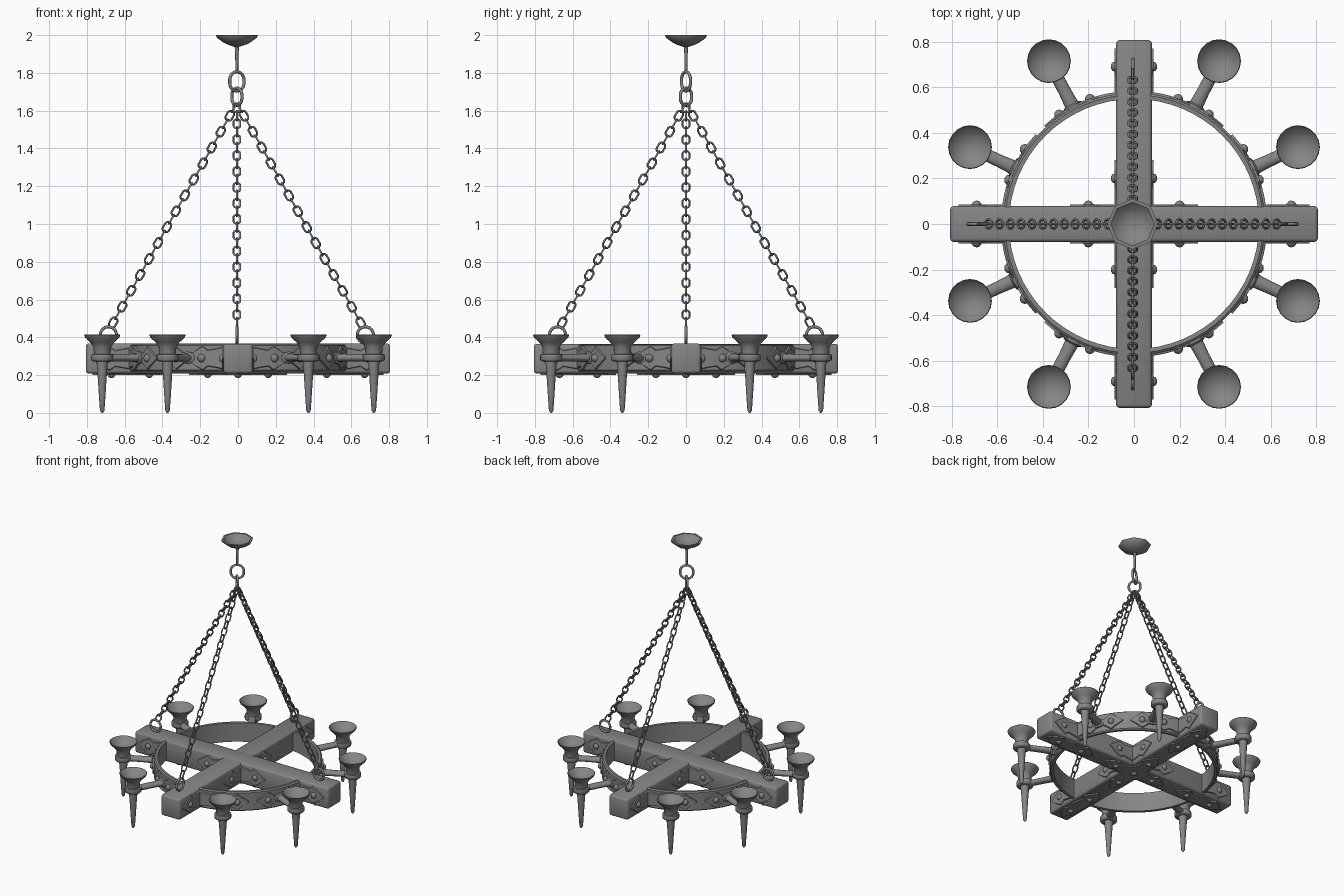
import bpy, bmesh, math
from mathutils import Matrix, Vector

if "Cube" in bpy.data.objects:
    bpy.data.objects.remove(bpy.data.objects["Cube"])

TAU = math.tau
Rz = lambda a: Matrix.Rotation(a, 4, 'Z')
T = lambda x, y, z: Matrix.Translation((x, y, z))
APEX_X = -.006   # the hanging gear sits a touch off centre


def material(name, v):
    m = bpy.data.materials.new(name)
    m.diffuse_color = (v, v, v, 1)
    m.use_nodes = True
    m.node_tree.nodes["Principled BSDF"].inputs["Base Color"].default_value = m.diffuse_color
    return m


BODY = material("dark_grey", .235)
IRON = material("chain_grey", .19)


def emit(name, bm, smooth=50, mat=BODY):
    bmesh.ops.recalc_face_normals(bm, faces=bm.faces)
    me = bpy.data.meshes.new(name)
    bm.to_mesh(me)
    bm.free()
    me.materials.append(mat)
    ob = bpy.data.objects.new(name, me)
    bpy.context.collection.objects.link(ob)
    if smooth:
        bpy.ops.object.select_all(action='DESELECT')
        ob.select_set(True)
        bpy.context.view_layer.objects.active = ob
        bpy.ops.object.shade_smooth_by_angle(angle=math.radians(smooth))
    return ob


def skin(bm, rings, closed=False, caps=False):
    """Bridge a list of equal vertex loops with quads."""
    n = len(rings[0])
    for i in range(len(rings) if closed else len(rings) - 1):
        a, b = rings[i], rings[(i + 1) % len(rings)]
        for j in range(n):
            bm.faces.new((a[j], a[(j + 1) % n], b[(j + 1) % n], b[j]))
    if caps:
        bm.faces.new(rings[0])
        bm.faces.new(rings[-1])


def lathe(bm, prof, n, M=Matrix()):
    skin(bm, [[bm.verts.new(M @ Vector((r * math.cos(TAU * k / n), r * math.sin(TAU * k / n), z)))
               for k in range(n)] for r, z in prof], caps=True)


def link(bm, M, R, s, r, n=12, m=6):
    """Chain link in the local XY plane, stretched by s along Y."""
    rings = []
    for i in range(n):
        a = TAU * (i + .5) / n
        d = Vector((math.cos(a), math.sin(a), 0))
        c = d * R + Vector((0, math.copysign(s, d.y), 0))
        rings.append([bm.verts.new(M @ (c + d * r * math.cos(TAU * k / m) + Vector((0, 0, r * math.sin(TAU * k / m)))))
                      for k in range(m)])
    skin(bm, rings, closed=True)


def plate(bm, cols, f, t=.008):
    """Thin plate from (u, half height) columns, placed by f(u, v, w)."""
    skin(bm, [[bm.verts.new(f(u, v, w)) for v, w in ((-h, -.004), (h, -.004), (h * .9, t), (-h * .9, t))]
              for u, h in cols], caps=True)


def stud(bm, p):
    bmesh.ops.create_uvsphere(bm, u_segments=10, v_segments=6, radius=.023, matrix=T(*p))


# Crossed timber beams
for name, a, top in (("beam_x", 0, .367), ("beam_y", math.pi / 2, .365)):
    bm = bmesh.new()
    bmesh.ops.create_cube(bm, size=1, matrix=Rz(a) @ T(0, 0, (top + .209) / 2) @ Matrix.Diagonal((1.612, .156, top - .209, 1)))
    bmesh.ops.bevel(bm, geom=bm.edges[:], offset=.014, segments=2, profile=.5, affect='EDGES')
    emit(name, bm)

# Ring band
bm = bmesh.new()
skin(bm, [[bm.verts.new((r * math.cos(TAU * i / 64), r * math.sin(TAU * i / 64), z))
           for r, z in ((.548, .22), (.566, .218), (.575, .226), (.575, .356), (.566, .363), (.548, .362))]
          for i in range(64)], closed=True)
emit("ring_band", bm, 30)

# Pointed iron plates with studs
ARROW = [(0, .06), (.05, .05), (.08, .044), (.11, .067), (.15, .042), (.2, .004)]
DIAMOND = [(-.08, .004), (-.035, .036), (0, .064), (.035, .036), (.08, .004)]
bm, bs = bmesh.new(), bmesh.new()
for q in range(4):
    M = Rz(q * math.pi / 2)
    for s in (1, -1):
        # beam sides: inside the crossing and outside the ring
        for start in (.08, .57):
            f = lambda u, v, w: M @ Vector((start + u, s * (.078 + w), .288 + v))
            plate(bm, ARROW, f)
            stud(bs, f(.12, 0, .002))
        # ring: arrow next to the beam, then a diamond
        for base, cols, su in ((.08, ARROW, .115), (.345, DIAMOND, 0)):
            def f(u, v, w):
                a = s * (base + u) / .575
                r = .576 + w
                return M @ Vector((r * math.cos(a), r * math.sin(a), .29 + v))
            plate(bm, cols, f)
            stud(bs, f(su, 0, .004))
    # beam undersides
    for start, d in ((.06, 1), (.57, 1), (.57, -1)):
        f = lambda u, v, w: M @ Vector((start + d * u, v, .209 - w))
        plate(bm, ARROW, f)
        stud(bs, f(.1, 0, .002))
f = lambda u, v, w: Vector((u, v, .209 - w))
plate(bm, [(-.07, .07), (.07, .07)], f)
stud(bs, (0, 0, .207))
emit("iron_plates", bm, 20)
emit("plate_studs", bs)

# Torch holders: cup, collar, spike and radial arm
CUP = [(.012, .366), (.045, .374), (.078, .396), (.093, .415), (.096, .412), (.09, .398), (.062, .372), (.047, .35),
       (.044, .312), (.056, .31), (.058, .304), (.058, .28), (.053, .274), (.03, .272), (.025, .21), (.018, .1),
       (.012, .012), (.004, .0)]
ARM = [(.045, .56), (.045, .585), (.031, .592), (.028, .65), (.027, .76)]
FLAT = Matrix.Diagonal((.72, 1, 1, 1))
bm, ba = bmesh.new(), bmesh.new()
for sx in (1, -1):
    for sy in (1, -1):
        for x, y in ((.719, .337), (.373, .714)):
            lathe(bm, CUP, 20, T(sx * x, sy * y, 0))
            lathe(ba, ARM, 12, T(0, 0, .292) @ Rz(math.atan2(sy * y, sx * x))
                  @ Matrix.Rotation(math.pi / 2, 4, 'Y') @ FLAT)
emit("torch_cups", bm)
emit("torch_arms", ba)

# Chains and beam eyes
bm, be = bmesh.new(), bmesh.new()
lo, hi, N = Vector((.655, 0, .478)), Vector((.014, 0, 1.615)), 28
yv = (hi - lo).normalized()
for q in range(4):
    M = T(APEX_X, 0, 0) @ Rz(q * math.pi / 2)
    link(be, M @ T(.68, 0, .413) @ Matrix.Rotation(math.pi / 2, 4, 'X'), .043, 0, .008, 20, 8)
    for i in range(N):
        z = Vector((0, 1, 0)) if i % 2 == 0 else yv.cross(Vector((0, 1, 0)))
        B = Matrix((yv.cross(z), yv, z)).transposed().to_4x4()
        link(bm, M @ T(*lo.lerp(hi, i / (N - 1))) @ B, .0185, .0095, .0054)
emit("chains", bm, 70, IRON)
emit("beam_eyes", be, 70)

# Hanging rings at the apex
bm = bmesh.new()
X90 = Matrix.Rotation(math.pi / 2, 4, 'X')
link(bm, T(APEX_X, 0, 1.755) @ Rz(math.radians(32)) @ X90, .045, .006, .0085, 24, 8)
link(bm, T(APEX_X, 0, 1.674) @ Rz(math.radians(-48)) @ X90, .04, .006, .0085, 24, 8)
emit("hanging_rings", bm, 70)

# Ceiling rod and octagonal dished canopy
bm = bmesh.new()
lathe(bm, [(.005, 1.8), (.008, 1.82), (.009, 1.9), (.013, 1.96)], 8, T(APEX_X, 0, 0))
emit("ceiling_rod", bm)
bm = bmesh.new()
lathe(bm, [(.014, 1.938), (.05, 1.95), (.07, 1.96), (.106, 1.986), (.111, 2.0), (.096, 2.0), (.07, 1.974), (.04, 1.961),
           (.01, 1.957)], 8, T(APEX_X, 0, 0))
emit("ceiling_canopy", bm, 46)
